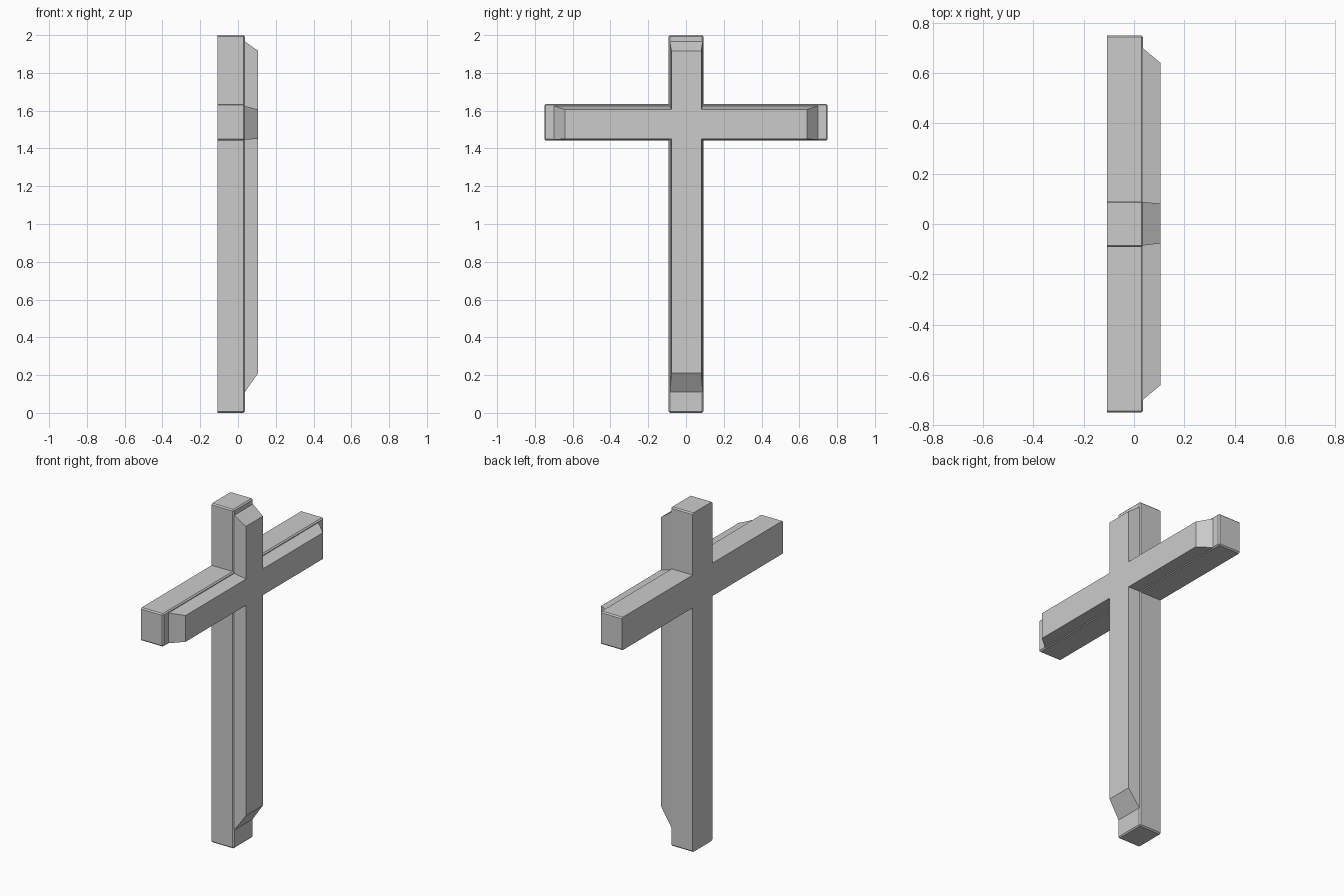
import bpy, bmesh

if "Cube" in bpy.data.objects:
    bpy.data.objects.remove(bpy.data.objects["Cube"])


def cross_outline(x, y0, y1, z0, z1, arm, a0, a1):
    """Twelve corners of a cross at depth x: post y0..y1 / z0..z1, arms +-arm / a0..a1."""
    yz = [(y0, z0), (y1, z0), (y1, a0), (arm, a0), (arm, a1), (y1, a1),
          (y1, z1), (y0, z1), (y0, a1), (-arm, a1), (-arm, a0), (y0, a0)]
    return [(x, y, z) for y, z in yz]


def loft(name, back, front, bevel=0.0):
    bm = bmesh.new()
    b = [bm.verts.new(p) for p in back]
    f = [bm.verts.new(p) for p in front]
    n = len(b)
    bm.faces.new(b[::-1])
    bm.faces.new(f)
    for i in range(n):
        j = (i + 1) % n
        bm.faces.new((b[i], b[j], f[j], f[i]))
    bmesh.ops.recalc_face_normals(bm, faces=bm.faces)
    if bevel:
        # Soften only the corner edges at the four tips and the front rim
        inner = {b[k] for k in (2, 5, 8, 11)}
        rim = [e for e in bm.edges
               if not all(v in b for v in e.verts) and not any(v in inner for v in e.verts)]
        bmesh.ops.bevel(bm, geom=rim, offset=bevel, segments=1,
                        affect='EDGES', profile=0.5)
    mesh = bpy.data.meshes.new(name)
    bm.to_mesh(mesh)
    bm.free()
    obj = bpy.data.objects.new(name, mesh)
    bpy.context.collection.objects.link(obj)
    return obj


# Thick straight-sided cross at the back
loft("back_cross",
     cross_outline(-0.108, -0.092, 0.092, 0.0, 2.0, 0.75, 1.442, 1.636),
     cross_outline(0.036, -0.092, 0.092, 0.0, 2.0, 0.75, 1.442, 1.636),
     bevel=0.007)

# Raised cross on its face, with sloping ends and slightly tapered sides
loft("raised_cross",
     cross_outline(0.034, -0.086, 0.088, 0.107, 1.968, 0.70, 1.446, 1.625),
     cross_outline(0.106, -0.077, 0.081, 0.21, 1.917, 0.64, 1.451, 1.606))
